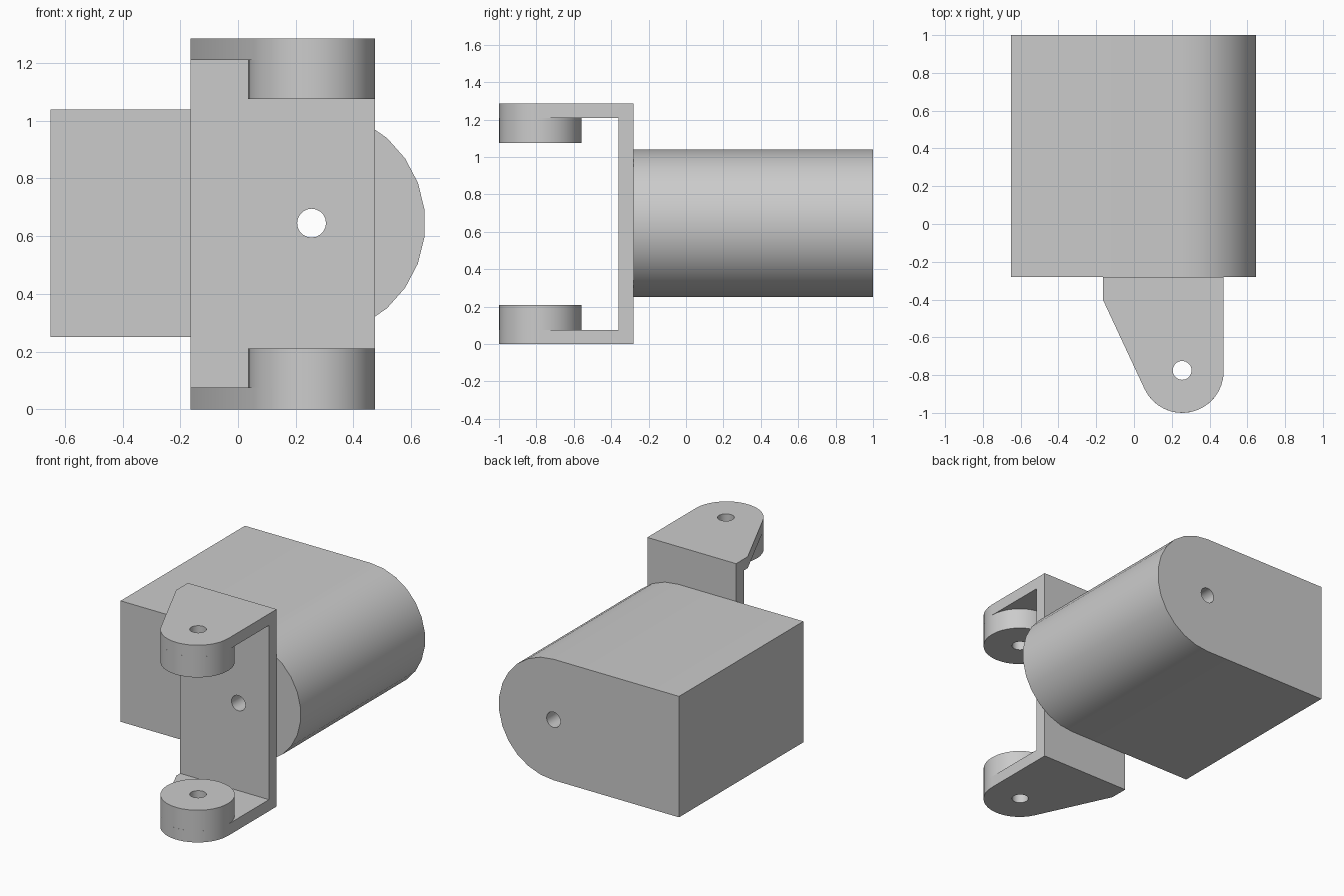
import bpy, bmesh, math
from mathutils import Vector

old = bpy.data.objects.get("Cube")
if old:
    bpy.data.objects.remove(old, do_unlink=True)

# One plain grey for everything
GREY = (0.6, 0.6, 0.6, 1)
grey = bpy.data.materials.new("plain grey")
grey.use_nodes = True
grey.diffuse_color = GREY
grey.node_tree.nodes["Principled BSDF"].inputs["Base Color"].default_value = GREY

PIVOT_X = 0.255            # shared by shaft and hinge holes
PIVOT_Y, BOSS_R = -0.78, 0.22
SHAFT_Z, BODY_R = 0.645, 0.394
HEIGHT, WALL, BOSS_H = 1.285, 0.075, 0.135
HOLE_R = 0.05


def arc(cx, cy, r, start, end, steps):
    angles = [math.radians(start + (end - start) * i / steps) for i in range(steps + 1)]
    return [(cx + r * math.cos(a), cy + r * math.sin(a)) for a in angles]


def prism(name, outline, lo, hi, axis="z"):
    """Extrude an outline along z (points are x, y) or along y (points are x, z)."""
    place = (lambda p, d: (p[0], p[1], d)) if axis == "z" else (lambda p, d: (p[0], d, p[1]))
    bm = bmesh.new()
    face = bm.faces.new([bm.verts.new(place(p, lo)) for p in outline])
    new = bmesh.ops.extrude_face_region(bm, geom=[face])["geom"]
    bmesh.ops.translate(bm, verts=[v for v in new if isinstance(v, bmesh.types.BMVert)],
                        vec=Vector(place((0, 0), hi - lo)))
    bmesh.ops.recalc_face_normals(bm, faces=bm.faces)
    mesh = bpy.data.meshes.new(name)
    bm.to_mesh(mesh)
    bm.free()
    mesh.materials.append(grey)
    obj = bpy.data.objects.new(name, mesh)
    bpy.context.collection.objects.link(obj)
    return obj


def disc(cx, cy, r, steps):
    return arc(cx, cy, r, 0, 360, steps)[:-1]


def rect(x0, x1, y0, y1):
    return [(x0, y0), (x1, y0), (x1, y1), (x0, y1)]


def cut(obj, cutters):
    for cutter in cutters:
        mod = obj.modifiers.new("cut", "BOOLEAN")
        mod.operation, mod.solver, mod.object = "DIFFERENCE", "EXACT", cutter
    deps = bpy.context.evaluated_depsgraph_get()
    mesh = bpy.data.meshes.new_from_object(obj.evaluated_get(deps))
    obj.modifiers.clear()
    obj.data = mesh


# Cutters
shaft_drill = prism("shaft_drill", disc(PIVOT_X, SHAFT_Z, HOLE_R, 20), -0.5, 1.2, "y")
hinge_drill = prism("hinge_drill", disc(PIVOT_X, PIVOT_Y + 0.005, HOLE_R, 20), -0.2, 1.5)
fork_gap = prism("fork_gap", rect(-1, 1, -1.2, -0.36), WALL, HEIGHT - WALL)
cutters = [shaft_drill, hinge_drill, fork_gap]

# Body block with one rounded side
body = prism("body", [(-0.65, SHAFT_Z + BODY_R), (-0.65, SHAFT_Z - BODY_R)]
             + arc(PIVOT_X, SHAFT_Z, BODY_R, -90, 90, 13), -0.28, 1, "y")
cut(body, [shaft_drill])

# Fork bracket: tapered tab outline, hollowed to a U
bracket = prism("fork_bracket", [(0.475, -0.28), (-0.165, -0.28), (-0.165, -0.40)]
                + arc(PIVOT_X, PIVOT_Y, BOSS_R, 205, 360, 16), 0, HEIGHT)
cut(bracket, [fork_gap, hinge_drill, shaft_drill])

# Hinge bosses on the inner faces of the tabs
bosses = []
for name, z in (("lower_boss", WALL), ("upper_boss", HEIGHT - WALL - BOSS_H)):
    boss = prism(name, disc(PIVOT_X, PIVOT_Y, BOSS_R, 36), z, z + BOSS_H)
    cut(boss, [hinge_drill])
    bosses.append(boss)

for cutter in cutters:
    bpy.data.objects.remove(cutter, do_unlink=True)

# Smooth curved walls, sharp edges kept
bpy.ops.object.select_all(action="DESELECT")
for obj in [body, bracket] + bosses:
    obj.select_set(True)
bpy.context.view_layer.objects.active = body
bpy.ops.object.shade_smooth_by_angle(angle=math.radians(30))
